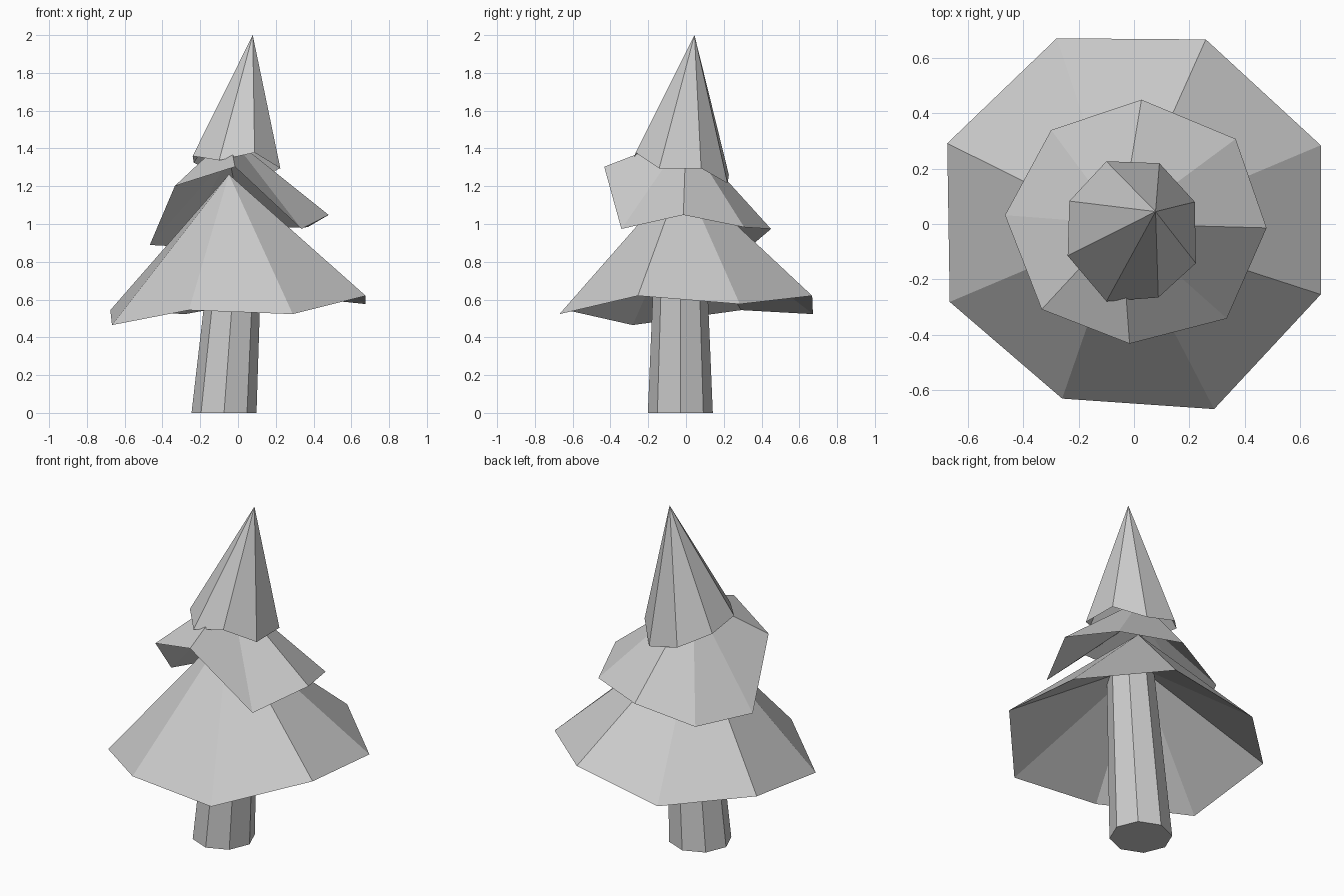
import bpy, bmesh, math

if "Cube" in bpy.data.objects:
    bpy.data.objects.remove(bpy.data.objects["Cube"])


def make_object(name, bm):
    mesh = bpy.data.meshes.new(name)
    bm.to_mesh(mesh)
    bm.free()
    obj = bpy.data.objects.new(name, mesh)
    bpy.context.collection.objects.link(obj)
    return obj


def foliage(name, apex, hollow_z, rim):
    """Ragged eight-sided cone with a shallower hollow underneath.
    The rim is listed clockwise from above."""
    bm = bmesh.new()
    tip = bm.verts.new(apex)
    hollow = bm.verts.new((apex[0], apex[1], hollow_z))
    ring = [bm.verts.new(p) for p in rim]
    for a, b in zip(ring, ring[1:] + ring[:1]):
        bm.faces.new((tip, b, a))       # outside
        bm.faces.new((hollow, a, b))    # underside
    return make_object(name, bm)


def trunk(name, sections, sides=8):
    """Leaning tapered prism through (x, y, z, radius) sections, capped."""
    bm = bmesh.new()
    rings = []
    for x, y, z, r in sections:
        rings.append([bm.verts.new((x + r * math.cos(i * math.tau / sides),
                                    y + r * math.sin(i * math.tau / sides), z))
                      for i in range(sides)])
    for low, high in zip(rings, rings[1:]):
        for i in range(sides):
            j = (i + 1) % sides
            bm.faces.new((low[i], low[j], high[j], high[i]))
    bm.faces.new(rings[0][::-1])
    bm.faces.new(rings[-1])
    return make_object(name, bm)


# Trunk, leaning slightly to the right and ending inside the lowest tier
trunk("trunk", [(-0.074, -0.03, 0, 0.172), (0.0, -0.03, 1.0, 0.13)])

# Three tiers of branches
foliage("lower_branches", (-0.048, -0.02, 1.263), 1.06, [
    (-0.28, 0.672, 0.523), (0.26, 0.668, 0.62), (0.676, 0.285, 0.576),
    (0.676, -0.255, 0.62), (0.29, -0.67, 0.523), (-0.26, -0.632, 0.544),
    (-0.667, -0.282, 0.465), (-0.676, 0.292, 0.544)])

foliage("middle_branches", (-0.048, 0.0, 1.47), 1.36, [
    (0.027, 0.45, 0.974), (0.368, 0.308, 0.983), (0.48, -0.014, 1.048),
    (0.336, -0.342, 0.974), (-0.016, -0.433, 1.303), (-0.334, -0.309, 1.202),
    (-0.467, 0.032, 0.889), (-0.30, 0.34, 0.88)])

foliage("top_branches", (0.078, 0.045, 2.0), 1.8, [
    (-0.10, 0.227, 1.26), (0.092, 0.22, 1.215), (0.22, 0.08, 1.295),
    (0.224, -0.142, 1.295), (0.088, -0.266, 1.378), (-0.10, -0.28, 1.337),
    (-0.24, -0.115, 1.36), (-0.234, 0.083, 1.325)])
